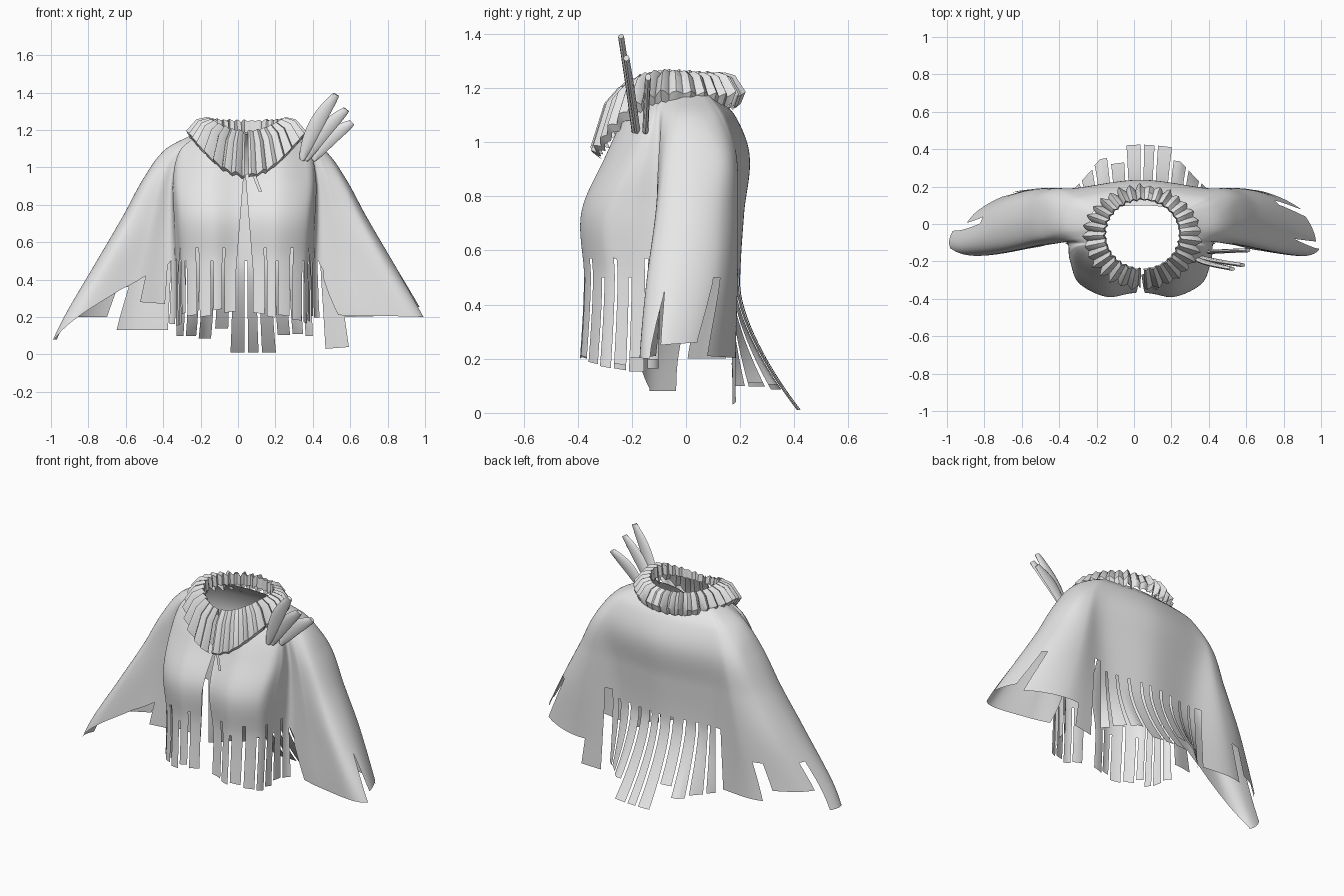
import bpy, bmesh, math, random
from mathutils import Vector

random.seed(4)
if "Cube" in bpy.data.objects:
    bpy.data.objects.remove(bpy.data.objects["Cube"], do_unlink=True)

cloth = bpy.data.materials.new("light_grey_cloth")
cloth.use_nodes = True
cloth.diffuse_color = (0.8, 0.8, 0.8, 1)
cloth.node_tree.nodes["Principled BSDF"].inputs["Base Color"].default_value = (0.8, 0.8, 0.8, 1)

CENTRE_X = 0.035  # the garment hangs slightly to its left
COLS = 20         # columns per outline segment
STEP = 0.02       # row height


def finish(name, bm, angle):
    mesh = bpy.data.meshes.new(name)
    bm.to_mesh(mesh)
    bm.free()
    mesh.materials.append(cloth)
    obj = bpy.data.objects.new(name, mesh)
    bpy.context.collection.objects.link(obj)
    bpy.ops.object.select_all(action='DESELECT')
    obj.select_set(True)
    bpy.context.view_layer.objects.active = obj
    bpy.ops.object.shade_smooth_by_angle(angle=math.radians(angle))


def loft(name, rings, angle, wrap=False):
    """Skin a list of point rings; wrapped rings are capped."""
    bm = bmesh.new()
    rows = [[bm.verts.new(p) for p in ring] for ring in rings]
    count = len(rows[0])
    for low, high in zip(rows, rows[1:]):
        for i in range(count if wrap else count - 1):
            j = (i + 1) % count
            bm.faces.new((low[i], low[j], high[j], high[i]))
    if wrap:
        bm.faces.new(rows[0])
        bm.faces.new(rows[-1])
        bmesh.ops.recalc_face_normals(bm, faces=bm.faces)
    finish(name, bm, angle)


def hermite(p0, p1, m0, m1, t):
    return ((2*t**3 - 3*t*t + 1) * p0 + (t**3 - 2*t*t + t) * m0
            + (3*t*t - 2*t**3) * p1 + (t**3 - t*t) * m1)


# Horizontal slices: height, torso half width, sleeve reach, front y, back y,
# then sleeve y from its front round to its back
SLICES = [
    (0.0, .345, 1.06, -.41, .2, -.14, -.17, -.09, .05, .18),
    (0.2, .345, .965, -.39, .2, -.14, -.17, -.09, .07, .18),
    (0.5, .35, .79, -.375, .2, -.12, -.14, -.03, .12, .19),
    (.74, .365, .65, -.385, .215, -.11, -.1, .01, .13, .19),
    (.95, .37, .535, -.295, .235, -.1, -.07, .02, .13, .18),
    (1.1, .33, .42, -.225, .18, -.08, -.04, .01, .07, .12),
    (1.18, .23, .27, -.18, .1, -.06, -.03, 0, .04, .07),
]


def slice_values(z):
    k = 0
    while k < len(SLICES) - 2 and z > SLICES[k + 1][0]:
        k += 1
    a, b = SLICES[k], SLICES[k + 1]
    before, after = SLICES[max(k - 1, 0)], SLICES[min(k + 2, len(SLICES) - 1)]
    h = b[0] - a[0]
    return [hermite(a[c], b[c], (b[c] - before[c]) / (b[0] - before[0]) * h,
                    (after[c] - a[c]) / (after[0] - a[0]) * h, (z - a[0]) / h)
            for c in range(1, len(a))]


def outline(z):
    """Half outline at a height, from front opening round the sleeve to mid back."""
    w, reach, front, back, y1, y2, y3, y4, y5 = slice_values(z)
    arm = reach - w
    gap = 0.005 + 0.04 * min(1, max(0, (0.95 - z) / 0.5))
    pts = [(gap, front + .02), (w * .5, front), (w * .9, front + .07), (w * 1.02, front * .55),
           (w + arm * .1, -.1), (w + arm * .45, y1), (w + arm * .88, y2), (reach, y3),
           (w + arm * .85, y4), (w + arm * .45, y5), (w * .9, back * .82), (0, back)]
    first = (-pts[1][0], pts[1][1])
    last = (-pts[-2][0], pts[-2][1])
    return [Vector(p) for p in [first] + pts + [last]]


outline_cache = {}


def surface(u, z, side):
    key = round(z, 4)
    if key not in outline_cache:
        outline_cache[key] = outline(z)
    pts = outline_cache[key]
    k = min(int(u + 1e-6), 10)
    a, b, c, d = pts[k:k + 4]
    p = hermite(b, c, (c - a) / 2, (d - b) / 2, u - k)
    # Back fringe swings outward
    flare = 0.75 * max(0, 0.48 - z) ** 1.6 * min(1, max(0, (u - 9.8) / 0.6))
    return (CENTRE_X + side * p.x * (1 + flare), p.y + flare, z)


# Sleeve hems: start, end, height at start, height at end
SLEEVE_HEM = {
    1: [(4, 4.2, .5, .45), (4.2, 4.5, .4, .21), (4.5, 6.6, .21, .2), (6.6, 6.7, .25, .43),
        (6.7, 6.9, .45, .26), (6.9, 7.75, .25, .26), (7.75, 7.85, .28, .48),
        (7.85, 8.05, .5, .5), (8.05, 9.3, .21, .2), (9.3, 9.65, .04, .03),
        (9.65, 9.85, .55, .55), (9.85, 10, .1, .1)],
    -1: [(4, 4.15, .5, .48), (4.15, 4.8, .27, .28), (4.8, 5.3, .42, .35), (5.3, 6, .35, .2),
         (6, 6.6, .2, .09), (6.6, 7.4, .08, .08), (7.4, 7.6, .36, .36), (7.6, 8.6, .2, .2),
         (8.6, 8.85, .36, .36), (8.85, 9.7, .13, .13), (9.7, 9.85, .5, .5), (9.85, 10, .1, .1)],
}
strip_end = {(s, k): random.uniform(-.03, .03) for s in (1, -1) for k in range(60)}


def hem(col, u, side):
    if col < 4 * COLS:                       # front fringe
        strip = col // 10
        if col % 10 == 9 or (col % 10 == 0 and col):
            return 0.57 if ((col + 1) // 10) % 2 else 0.5
        return 0.24 - 0.02 * min(u, 3) + strip_end[side, strip]
    if col >= 10 * COLS:                     # back fringe, longest in the middle
        if col % 5 == 0 or (col == 11 * COLS - 1 and side > 0):
            return 0.5
        strip = col // 5
        return 0.01 if strip >= 43 - (side > 0) else 0.11 + strip_end[side, strip]
    mid = (col + 0.5) / COLS
    start, end, z0, z1 = next(h for h in SLEEVE_HEM[side] if h[0] <= mid < h[1])
    return z0 + (z1 - z0) * (u - start) / (end - start)


def neckline(u):
    return 1.18 - 0.22 * max(0, 1 - u / 3) ** 1.5


# Cape with open sleeves, cut fringe and front opening
bm = bmesh.new()
shared = {}


def vert(u, z, side):
    p = surface(u, z, side)
    key = tuple(round(c, 4) for c in p)
    if key not in shared:
        shared[key] = bm.verts.new(p)
    return shared[key]


for side in (1, -1):
    for col in range(11 * COLS):
        edges = []
        for u in (col / COLS, (col + 1) / COLS):
            low, high = hem(col, u, side), neckline(u)
            edges.append((u, [min(max(r * STEP, low), high) for r in range(60)]))
        (u0, left), (u1, right) = edges
        for r in range(59):
            quad = [vert(u0, left[r], side), vert(u1, right[r], side),
                    vert(u1, right[r + 1], side), vert(u0, left[r + 1], side)]
            quad = list(dict.fromkeys(quad))
            if len(quad) > 2 and bm.faces.get(quad) is None:
                bm.faces.new(quad if side > 0 else quad[::-1])
finish("fringed_cape", bm, 60)

# Pleated collar, dipping to a point at the front
# ring: radius, height, front dip, pleat depth
COLLAR = [(.19, 1.2, .05, .004), (.197, 1.265, .07, .007), (.25, 1.25, .12, .01),
          (.3, 1.185, .225, .014), (.28, 1.145, .2, .011)]
PLEATS = 32
depth = [random.uniform(.4, 1.5) for _ in range(PLEATS + 1)]
rings = []
for radius, height, dip, pleat in COLLAR:
    ring = []
    for i in range(PLEATS * 4 + 1):
        angle = math.radians(-88 + 356 * i / (PLEATS * 4))
        wave = (0, 1, .3, -1)[i % 4] * pleat * depth[i // 4]
        front, back = max(0, -math.sin(angle)), max(0, math.sin(angle))
        r = radius + wave - 0.3 * (radius - .19) * back
        ring.append((.045 + r * 1.03 * math.cos(angle), -.055 + r * math.sin(angle) * .96,
                     height - .015 * back - dip * front ** 2.2 + wave * .8))
    rings.append(ring)
loft("ruffled_collar", rings, 35)

# Three flat feathers on the left shoulder
FEATHERS = [((.34, -.19, 1.04), (.525, -.24, 1.39)), ((.36, -.18, 1.04), (.58, -.22, 1.31)),
            ((.4, -.15, 1.04), (.61, -.14, 1.24))]
for n, (base, tip) in enumerate(FEATHERS):
    base, tip = Vector(base), Vector(tip)
    along = (tip - base).normalized()
    across = along.cross(Vector((0, 1, 0))).normalized()
    normal = across.cross(along)
    rings = []
    for k in range(13):
        t = k / 12
        width = .005 + .034 * math.sin(math.pi * min(1, t * .9 + .04)) ** .6
        middle = base.lerp(tip, t) + across * .02 * math.sin(math.pi * t)
        rings.append([middle + across * width * math.cos(a) + normal * .011 * math.sin(a)
                      for a in (j * math.tau / 8 for j in range(8))])
    loft("shoulder_feather_%d" % (n + 1), rings, 40, wrap=True)

# Small tie hanging below the collar point
rings = []
for k in range(7):
    t = k / 6
    centre = Vector((.07 + .05 * t, -.315 - .035 * t, 1.0 - .13 * t))
    rings.append([centre + Vector((x, 0, 0)) for x in (-.009, .009)])
loft("collar_tie", rings, 30)
